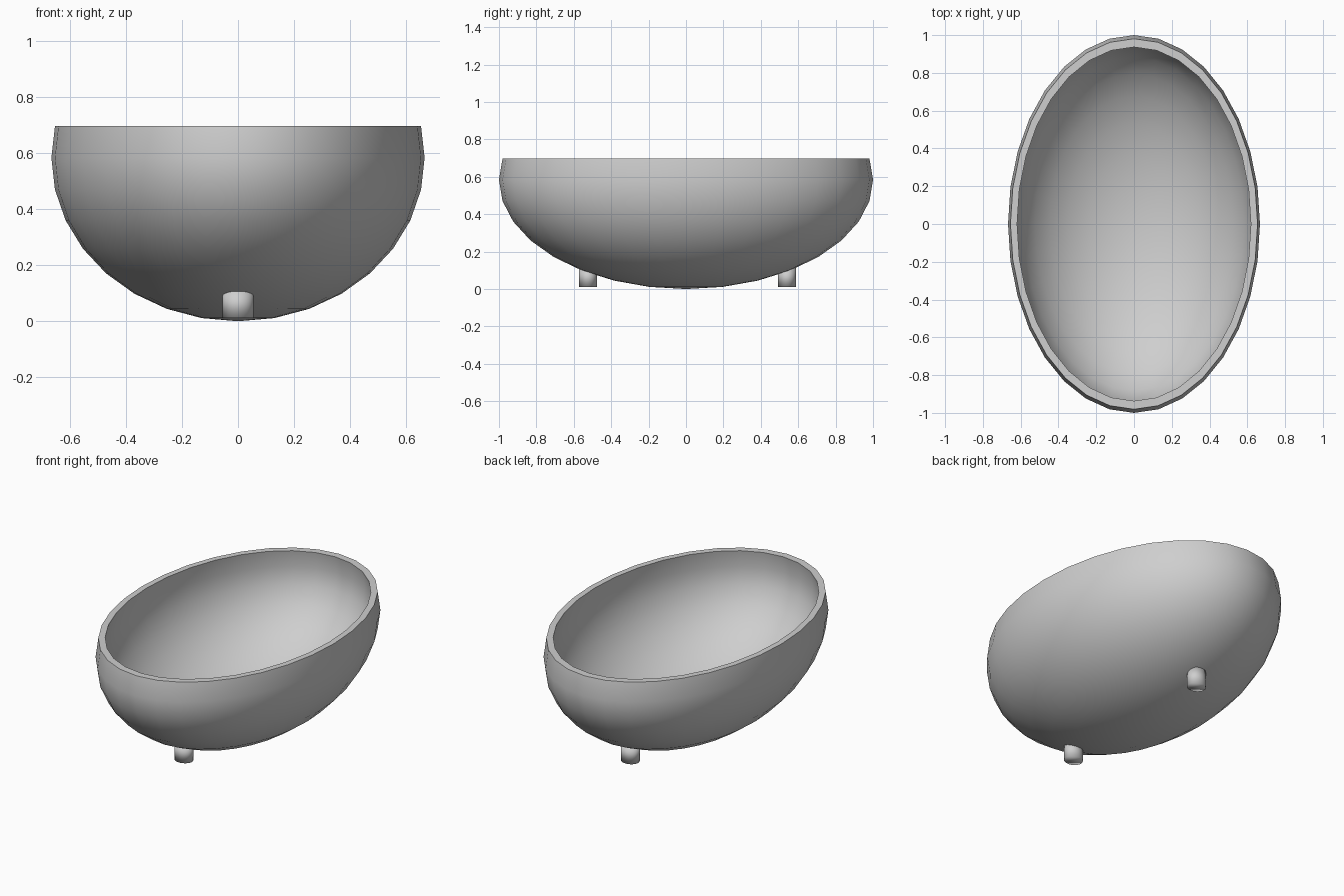
import bpy, bmesh
from math import radians, sin

default = bpy.data.objects.get("Cube")
if default:
    bpy.data.objects.remove(default, do_unlink=True)

# Single plain grey material
grey = bpy.data.materials.new("plain grey")
grey.use_nodes = True
colour = (0.62, 0.62, 0.62, 1)
grey.diffuse_color = colour
grey.node_tree.nodes["Principled BSDF"].inputs["Base Color"].default_value = colour


def add_object(name, bm, location):
    mesh = bpy.data.meshes.new(name)
    bm.normal_update()
    bm.to_mesh(mesh)
    bm.free()
    mesh.materials.append(grey)
    obj = bpy.data.objects.new(name, mesh)
    bpy.context.collection.objects.link(obj)
    obj.location = location


# Oval bowl: a stretched sphere cut one ring above its equator
RADII = (0.667, 1, 0.584)
RIM = sin(radians(11.25))
bm = bmesh.new()
bmesh.ops.create_uvsphere(bm, u_segments=32, v_segments=16, radius=1)
bmesh.ops.delete(bm, geom=[v for v in bm.verts if v.co.z > RIM + 0.01], context='VERTS')
bmesh.ops.translate(bm, verts=bm.verts, vec=(0, 0, -RIM))
bmesh.ops.scale(bm, verts=bm.verts, vec=RADII)

# Hollow: a smaller copy hung from the rim plane, facing inward
copy = bmesh.ops.duplicate(bm, geom=bm.verts[:] + bm.edges[:] + bm.faces[:])["geom"]
inner_verts = [g for g in copy if isinstance(g, bmesh.types.BMVert)]
inner_faces = [g for g in copy if isinstance(g, bmesh.types.BMFace)]
bmesh.ops.scale(bm, verts=inner_verts, vec=(0.946, 0.955, 0.91))
bmesh.ops.reverse_faces(bm, faces=inner_faces)

# Flat rim with crisp edges joining both shells
rim_edges = [e for e in bm.edges if e.is_boundary]
bmesh.ops.bridge_loops(bm, edges=rim_edges)
for face in bm.faces:
    face.smooth = True
for edge in rim_edges:
    edge.smooth = False
bmesh.ops.recalc_face_normals(bm, faces=bm.faces)
add_object("bowl_shell", bm, (0, 0, RADII[2] * (1 + RIM)))

# Two short round legs under the ends
for name, y in (("front_leg", -0.524), ("back_leg", 0.54)):
    bm = bmesh.new()
    bmesh.ops.create_cone(bm, cap_ends=True, segments=32, radius1=1, radius2=1, depth=1)
    bmesh.ops.scale(bm, verts=bm.verts, vec=(0.055, 0.048, 0.1))
    for face in bm.faces:
        face.smooth = True
    add_object(name, bm, (0, y, 0.061))
